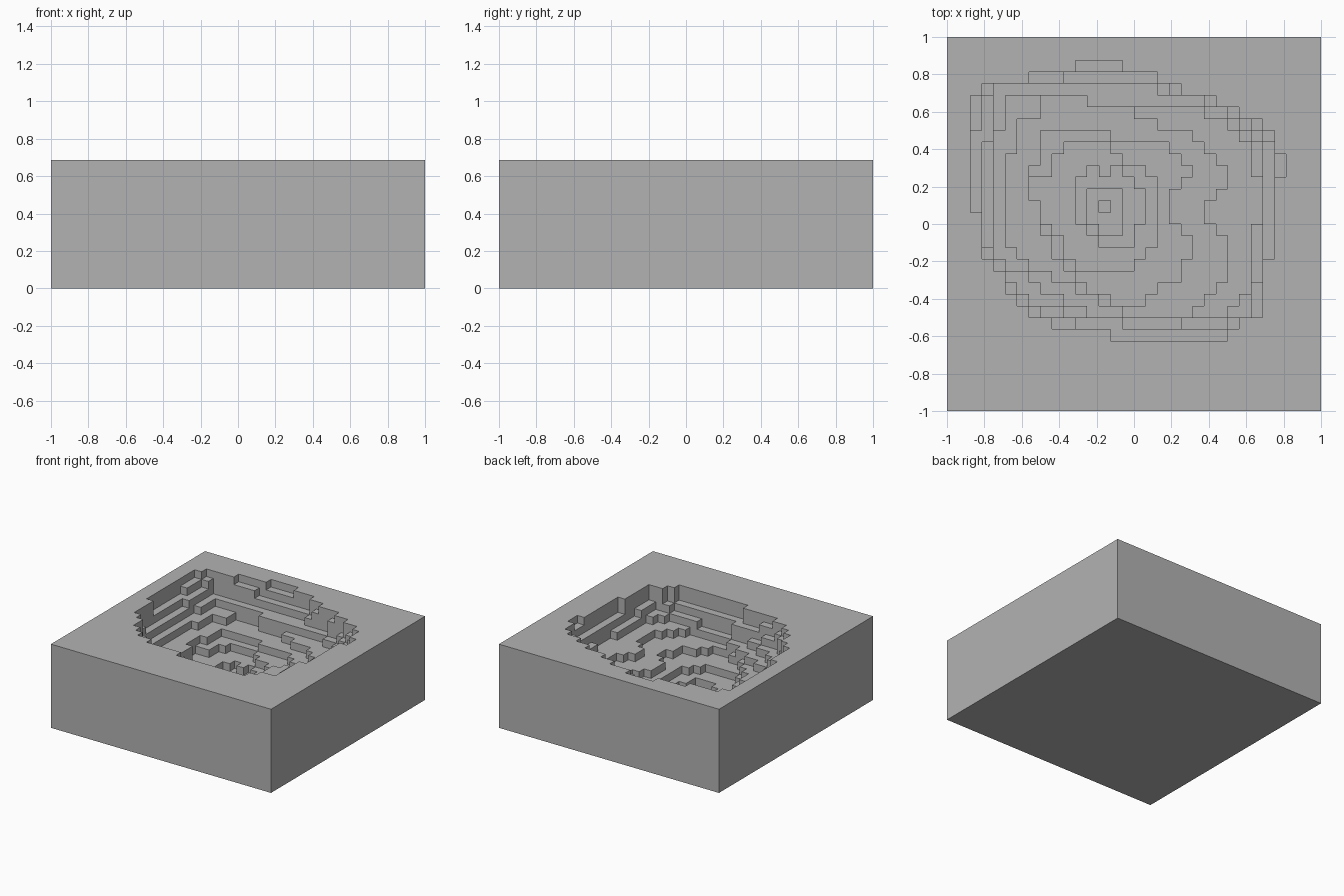
import bpy
import bmesh
from mathutils import Vector

if "Cube" in bpy.data.objects:
    bpy.data.objects.remove(bpy.data.objects["Cube"], do_unlink=True)

HALF, LAYERS = 16, 11
CELL = 1 / HALF

# Terrace outlines in cells, from the rim down to the pit floor
rim = [(-14, 1), (-14, 11), (-12, 11), (-12, 12), (-9, 12), (-9, 13), (-5, 13), (-5, 14),
       (-1, 14), (-1, 13), (2, 13), (2, 12), (5, 11), (6, 11), (6, 10), (9, 10), (9, 9),
       (11, 9), (12, 8), (12, 6), (13, 6), (13, 4), (12, 4), (12, -3), (11, -3), (11, -7),
       (8, -10), (-2, -10), (-2, -9), (-5, -9), (-5, -8), (-8, -8), (-9, -6), (-11, -6),
       (-11, -4), (-12, -4), (-12, -2), (-13, -2), (-13, 1)]
upper_shelf = [(-14, 1), (-14, 8), (-13, 8), (-13, 11), (-12, 12), (-6, 12), (-6, 13), (1, 13),
               (5, 11), (9, 10), (11, 8), (12, 6), (12, -3), (11, -3), (11, -7), (8, -10),
               (2, -10), (-5, -9), (-8, -8), (-11, -5), (-13, -2), (-13, 1)]
upper_step = [(-13, -2), (-13, 7), (-12, 8), (-12, 12), (0, 12), (4, 11), (8, 10), (11, 7),
              (11, -3), (10, -7), (8, -9), (2, -9), (-4, -8), (-8, -7), (-10, -5), (-12, -3)]
broad_shelf = [(-12, -2), (-12, 8), (-11, 8), (-11, 11), (-4, 11), (-4, 10), (5, 10), (9, 8),
               (10, 7), (10, 4), (11, 4), (11, 1), (10, -1), (10, -6), (7, -8), (0, -9),
               (-7, -6), (-10, -4)]
middle_shelf = [(-11, -1), (-11, 6), (-10, 6), (-10, 9), (-8, 9), (-8, 11), (-4, 11), (-4, 10),
                (0, 10), (0, 9), (4, 8), (6, 7), (8, 5), (8, 3), (6, 2), (6, 0), (8, -1),
                (8, -5), (5, -8), (0, -8), (-6, -5), (-10, -3)]
middle_step = [(-8, 1), (-9, 3), (-9, 5), (-8, 5), (-8, 7), (-7, 8), (-2, 8), (-2, 7), (2, 7),
               (5, 5), (5, 4), (3, 3), (3, 0), (5, -1), (5, -3), (3, -5), (0, -7), (-3, -6),
               (-7, -2)]
lower_shelf = [(-8, 1), (-9, 4), (-7, 4), (-6, 7), (-2, 7), (-1, 5), (1, 5), (2, 4), (2, -1),
               (1, -3), (-1, -4), (-4, -4), (-6, -2), (-7, 0)]
lower_step = [(-5, 0), (-5, 4), (-4, 4), (-4, 5), (-3, 5), (-3, 4), (-2, 4), (-2, 5), (-1, 5),
              (-1, 4), (0, 4), (0, 3), (1, 3), (1, 0), (0, 0), (0, -2), (-3, -2), (-3, -1)]
pit_ledge = [(-4, 0), (-4, 3), (-1, 3), (-1, -1), (-3, -1), (-3, 0)]
pit_floor = [(-3, 1), (-3, 2), (-2, 2), (-2, 1)]
terraces = [rim, upper_shelf, upper_step, broad_shelf, middle_shelf, middle_step,
            lower_shelf, lower_step, pit_ledge, pit_floor]


def inside(x, y, outline):
    """Even-odd test of a cell centre against an outline."""
    hit = False
    for (ax, ay), (bx, by) in zip(outline, outline[1:] + outline[:1]):
        if (ay > y) != (by > y) and x < ax + (y - ay) * (bx - ax) / (by - ay):
            hit = not hit
    return hit


# Height of each column, lowered once per enclosing terrace
cells = range(-HALF, HALF)
height = {}
for i in cells:
    for j in cells:
        depth = sum(inside(i + 0.501, j + 0.501, t) for t in terraces)
        height[i, j] = LAYERS - depth


def solid(i, j, k):
    return 0 <= k < height.get((i, j), 0)


# Emit only the exposed sides of the solid cells
bm = bmesh.new()
corners = {}


def corner(p):
    key = tuple(round(c) for c in p)
    if key not in corners:
        corners[key] = bm.verts.new(Vector(key) * CELL)
    return corners[key]


axes = [Vector((1, 0, 0)), Vector((0, 1, 0)), Vector((0, 0, 1))]
for (i, j), top in height.items():
    for k in range(top):
        base = Vector((i, j, k))
        for a in range(3):
            n, u, v = axes[a], axes[(a + 1) % 3], axes[(a + 2) % 3]
            for sign in (1, -1):
                if solid(*(int(c) for c in base + n * sign)):
                    continue
                o = base + n if sign > 0 else base
                quad = [o, o + u, o + u + v, o + v][::sign]
                bm.faces.new([corner(p) for p in quad])

mesh = bpy.data.meshes.new("terraced_pit_block")
bm.to_mesh(mesh)
bm.free()

# Single stone grey
grey = bpy.data.materials.new("stone_grey")
grey.use_nodes = True
colour = (0.45, 0.45, 0.45, 1)
grey.diffuse_color = colour
grey.node_tree.nodes["Principled BSDF"].inputs["Base Color"].default_value = colour
mesh.materials.append(grey)

block = bpy.data.objects.new("terraced_pit_block", mesh)
bpy.context.collection.objects.link(block)
